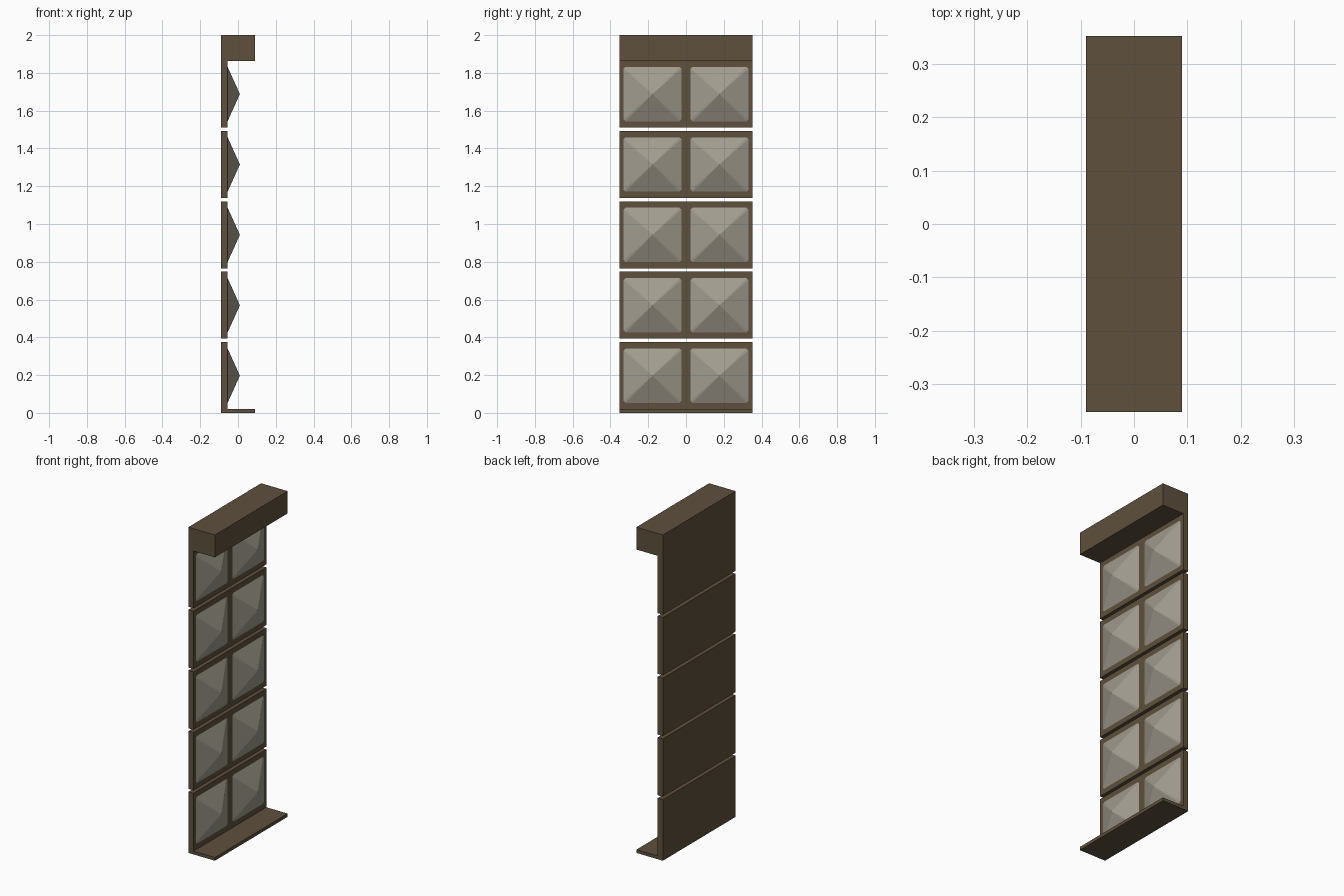
import bpy, bmesh

if "Cube" in bpy.data.objects:
    bpy.data.objects.remove(bpy.data.objects["Cube"])

def material(name, rgb):
    m = bpy.data.materials.new(name)
    m.diffuse_color = (*rgb, 1)
    m.use_nodes = True
    m.node_tree.nodes["Principled BSDF"].inputs["Base Color"].default_value = m.diffuse_color
    return m

BROWN = material("dark brown", (0.112, 0.079, 0.046))
GREY = material("warm grey", (0.36, 0.335, 0.275))

def add_object(name, bm, mat):
    me = bpy.data.meshes.new(name)
    bm.to_mesh(me)
    bm.free()
    me.materials.append(mat)
    ob = bpy.data.objects.new(name, me)
    bpy.context.collection.objects.link(ob)
    return ob

def prism(name, profile):
    """Extrude an (x, z) profile across the full width."""
    bm = bmesh.new()
    face = bm.faces.new([bm.verts.new((x, -W, z)) for x, z in profile])
    ext = bmesh.ops.extrude_face_region(bm, geom=[face])
    moved = [v for v in ext["geom"] if isinstance(v, bmesh.types.BMVert)]
    bmesh.ops.translate(bm, vec=(0, 2 * W, 0), verts=moved)
    bmesh.ops.recalc_face_normals(bm, faces=bm.faces)
    return add_object(name, bm, BROWN)

def pyramid(name, cy, cz):
    """Low pyramid with clipped corners, its faces wound inwards."""
    hy, hz, c = 0.153, 0.144, 0.01
    ring = [(-hy + c, -hz), (hy - c, -hz), (hy, -hz + c), (hy, hz - c),
            (hy - c, hz), (-hy + c, hz), (-hy, hz - c), (-hy, -hz + c)]
    bm = bmesh.new()
    base = [bm.verts.new((FRONT, cy + y, cz + z)) for y, z in ring]
    tip = bm.verts.new((0.01, cy, cz))
    for i in range(8):
        bm.faces.new((tip, base[(i + 1) % 8], base[i]))
    return add_object(name, bm, GREY)

W, BACK, FRONT, LIP = 0.353, -0.09, -0.055, 0.09
PITCH, GAP = 0.3727, 0.018

# Bottom panel with its foot, and top panel with its canopy
prism("bottom_panel", [(BACK, 0), (LIP, 0), (LIP, 0.02), (FRONT, 0.02),
                       (FRONT, 0.375), (BACK, 0.375)])
z_top = 0.375 + 3 * PITCH + GAP
prism("top_panel", [(BACK, z_top), (FRONT, z_top), (FRONT, 1.863),
                    (LIP, 1.863), (LIP, 2), (BACK, 2)])

# Middle panels
for i in range(3):
    z0, z1 = 0.375 + i * PITCH + GAP, 0.375 + (i + 1) * PITCH
    prism(f"middle_panel_{i + 1}",
          [(BACK, z0), (FRONT, z0), (FRONT, z1), (BACK, z1)])

# Two columns of pyramid studs
for row in range(5):
    for side, name in ((-1, "left"), (1, "right")):
        pyramid(f"pyramid_{name}_{row + 1}", side * 0.177, 0.197 + row * PITCH)
